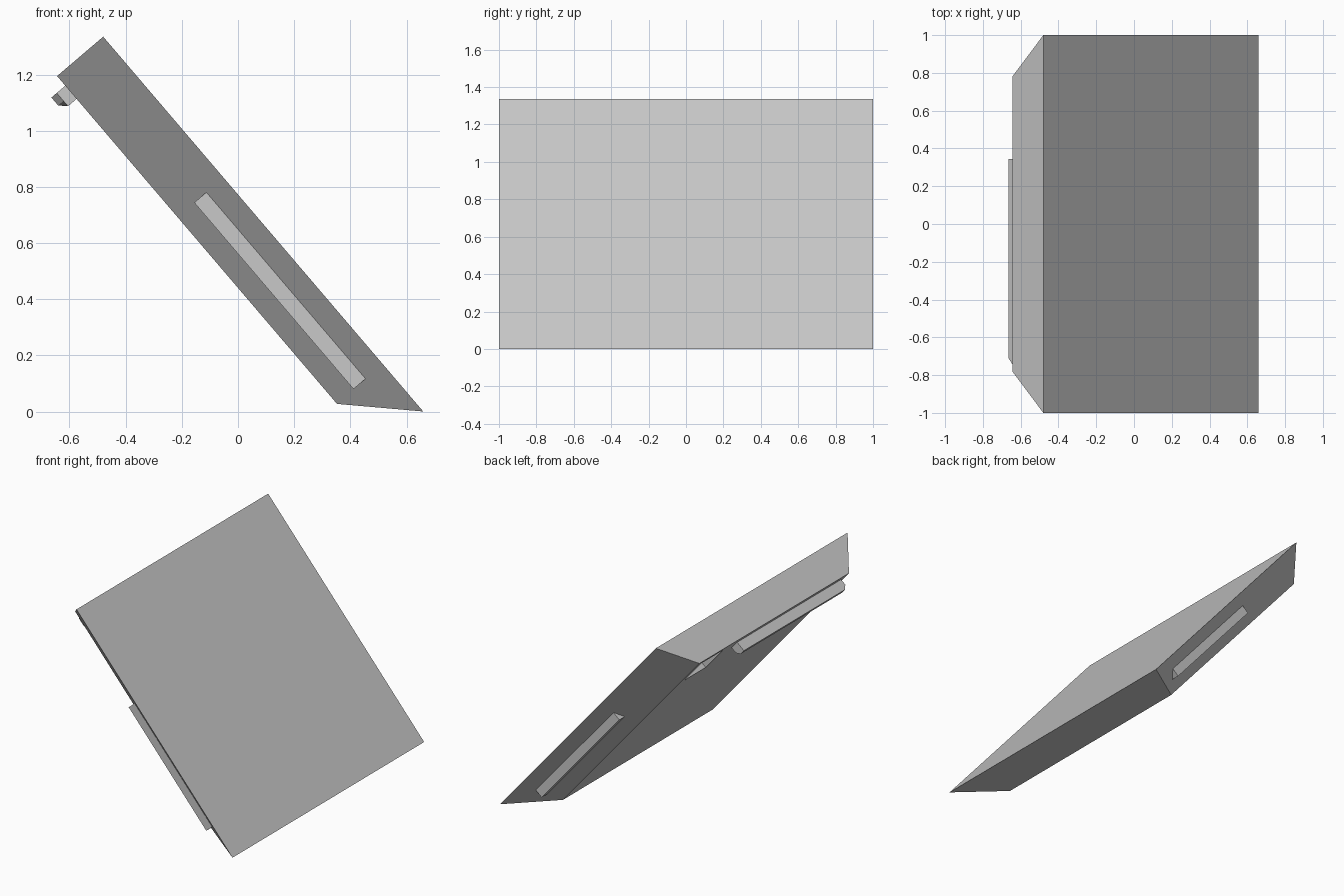
import bpy
import bmesh
from mathutils import Matrix, Vector

cube = bpy.data.objects.get("Cube")
if cube:
    bpy.data.objects.remove(cube, do_unlink=True)

# Slanted frame: local x runs down the slope, y across, z out of the panel
LENGTH, DEPTH, HALF = 1.755, 0.216, 1.0
TOP_EDGE = Vector((-0.48, 0, 1.335))
down = Vector((1.14, 0, -1.335)).normalized()
across = Vector((0, 1, 0))
out = down.cross(across)
FRAME = Matrix((down, across, out)).transposed().to_4x4()
FRAME.translation = TOP_EDGE

grey = bpy.data.materials.new("plain_grey")
grey.use_nodes = True
grey.diffuse_color = (0.58, 0.58, 0.58, 1)
grey.node_tree.nodes["Principled BSDF"].inputs["Base Color"].default_value = grey.diffuse_color


def loft(name, sections):
    """Skin a closed solid through matching loops of points in the slanted frame."""
    bm = bmesh.new()
    loops = [[bm.verts.new(FRAME @ Vector(p)) for p in s] for s in sections]
    for a, b in zip(loops, loops[1:]):
        for i in range(len(a)):
            j = (i + 1) % len(a)
            bm.faces.new((a[i], a[j], b[j], b[i]))
    bm.faces.new(loops[0])
    bm.faces.new(loops[-1])
    bmesh.ops.recalc_face_normals(bm, faces=bm.faces)
    mesh = bpy.data.meshes.new(name)
    bm.to_mesh(mesh)
    bm.free()
    mesh.materials.append(grey)
    obj = bpy.data.objects.new(name, mesh)
    bpy.context.collection.objects.link(obj)
    return obj


def rect(u0, u1, y0, y1, n):
    return [(u0, y0, n), (u1, y0, n), (u1, y1, n), (u0, y1, n)]


# Panel: square upper end, other three sides bevelled inward
inner = HALF - 0.22
panel = loft("panel", [rect(0, LENGTH, -HALF, HALF, 0),
                       rect(0, LENGTH - 0.22, -inner, inner, -DEPTH)])

# Square pocket in the underside near the upper corner
cutter = loft("pocket_cutter", [rect(0.03, 0.22, 0.51, 0.73, -0.12),
                                rect(0.03, 0.22, 0.51, 0.73, -DEPTH - 0.1)])
cutter.hide_render = True
cut = panel.modifiers.new("pocket", "BOOLEAN")
cut.operation = "DIFFERENCE"
cut.solver = "EXACT"
cut.object = cutter
bpy.context.view_layer.objects.active = panel
bpy.ops.object.modifier_apply(modifier=cut.name)
bpy.data.objects.remove(cutter, do_unlink=True)

# Side grips: flat-faced ribs set into the bevelled sides
for side, label in ((-1, "front"), (1, "back")):
    loft(label + "_grip", [rect(0.66, 1.533, side * 0.8, side * 0.918, n)
                           for n in (-0.076, -0.137)])

# Latch bar: chamfered on its lower edge and its front end
profile = [(0.045, -0.2), (0.045, -0.281), (0.082, -0.281), (0.107, -0.256), (0.107, -0.2)]
loft("latch_bar", [[(u, y, max(n, limit)) for u, n in profile]
                   for y, limit in ((0.345, -1), (-0.71, -1), (-0.74, -0.256))])
